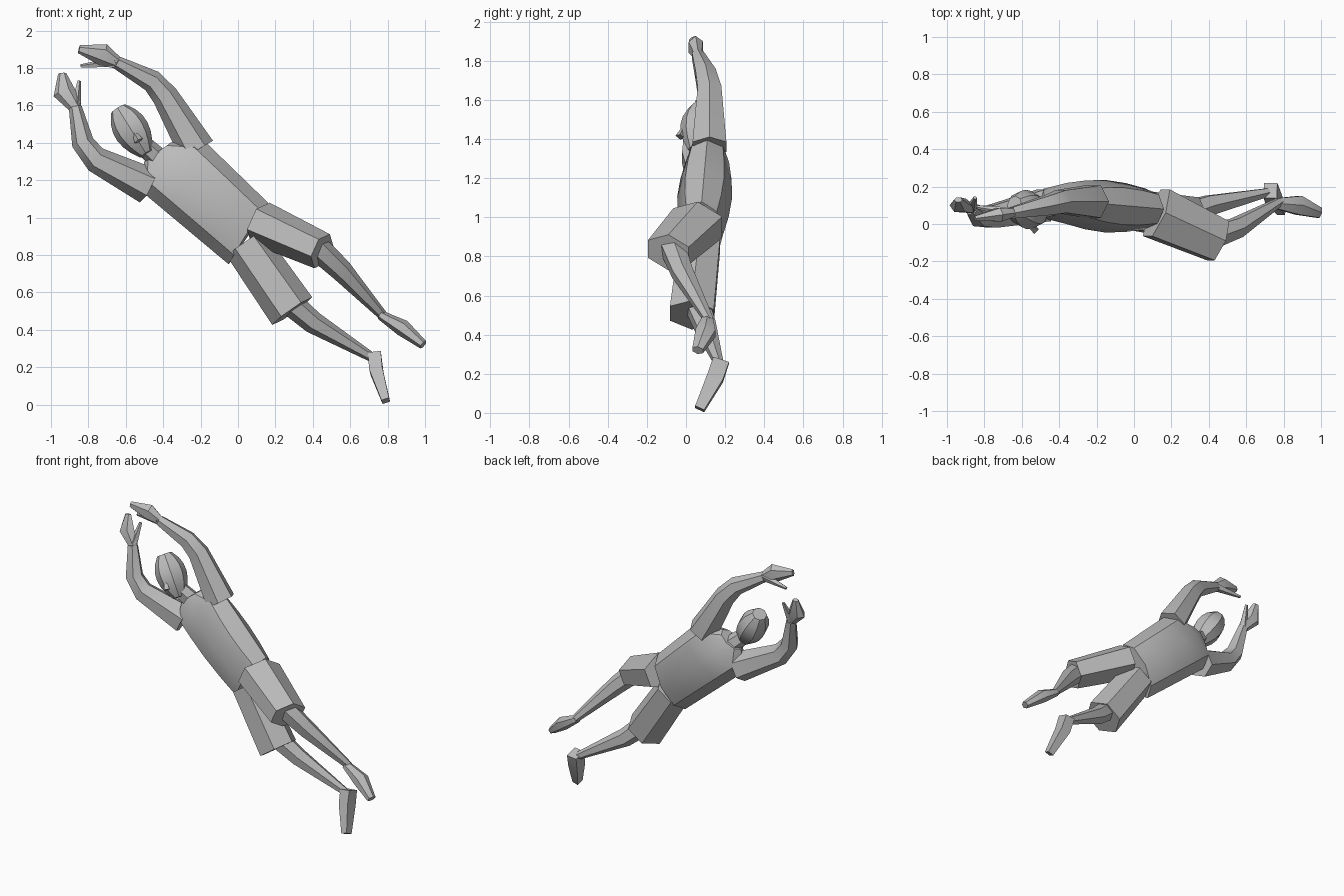
import bpy, bmesh, math
from mathutils import Vector

cube = bpy.data.objects.get("Cube")
if cube:
    bpy.data.objects.remove(cube, do_unlink=True)

shade = 0.5
grey = bpy.data.materials.new("plain grey")
grey.use_nodes = True
grey.diffuse_color = (shade, shade, shade, 1)
grey.node_tree.nodes["Principled BSDF"].inputs["Base Color"].default_value = grey.diffuse_color


def direction(points, index):
    """Direction of a path at one of its points."""
    after = points[min(index + 1, len(points) - 1)]
    before = points[max(index - 1, 0)]
    return (after - before).normalized()


def loft(name, rings, sides=6, turn=0.0):
    """Skin a row of rings, each given by its two side points and half its depth."""
    bm = bmesh.new()
    middles = [(right + left) / 2 for right, left, depth in rings]
    loops = []
    for index, (right, left, depth) in enumerate(rings):
        wide = (left - right) / 2
        deep = direction(middles, index).cross(wide).normalized() * depth
        loop = []
        for side in range(sides):
            angle = turn + math.tau * side / sides
            loop.append(bm.verts.new(middles[index] + wide * math.cos(angle) + deep * math.sin(angle)))
        loops.append(loop)
    for lower, upper in zip(loops, loops[1:]):
        for side in range(sides):
            following = (side + 1) % sides
            bm.faces.new((lower[side], lower[following], upper[following], upper[side]))
    bm.faces.new(loops[0])
    bm.faces.new(loops[-1])
    bmesh.ops.recalc_face_normals(bm, faces=bm.faces)
    mesh = bpy.data.meshes.new(name)
    bm.to_mesh(mesh)
    bm.free()
    mesh.materials.append(grey)
    part = bpy.data.objects.new(name, mesh)
    bpy.context.collection.objects.link(part)
    bpy.ops.object.select_all(action='DESELECT')
    part.select_set(True)
    bpy.context.view_layer.objects.active = part
    bpy.ops.object.shade_smooth_by_angle(angle=math.radians(35))


def limb(name, path, radii, flat=1.0, **options):
    """Loft along a path, with rings square to it; flat scales their depth."""
    rings = []
    for index, (point, radius) in enumerate(zip(path, radii)):
        across = Vector((0, 1, 0)).cross(direction(path, index)).normalized() * radius
        rings.append((point - across, point + across, radius * flat))
    loft(name, rings, **options)


# Shirt: collar, then rings running from the shoulders to the hips
right_shoulder = Vector((-.54, .11, 1.16))
left_shoulder = Vector((-.18, .11, 1.41))
right_hip = Vector((-.05, .08, .75))
left_hip = Vector((.16, .08, 1.08))
shirt = [(Vector((-.5, .11, 1.3)), Vector((-.36, .11, 1.4)), .06)]
for step in range(5):
    amount = step / 4
    shirt.append((right_shoulder.lerp(right_hip, amount),
                  left_shoulder.lerp(left_hip, amount),
                  .11 + .03 * math.sin(math.pi * amount)))
loft("torso", shirt, sides=8)

# Shorts
limb("right_shorts_leg", [Vector((.04, .07, .86)), Vector((.29, .03, .5))], (.12, .13))
limb("left_shorts_leg", [Vector((.12, .06, .97)), Vector((.45, -.09, .82))], (.12, .1), flat=1.3)

# Lower legs
leg_radii = (.07, .06, .025)
right_ankle = Vector((.72, .17, .25))
left_ankle = Vector((.78, .12, .47))
limb("right_lower_leg", [Vector((.25, .05, .57)), Vector((.4, .1, .44)), right_ankle], leg_radii)
limb("left_lower_leg", [Vector((.41, -.07, .85)), Vector((.55, -.02, .72)), left_ankle], leg_radii)

# Feet
limb("right_foot", [Vector((.73, .18, .27)), Vector((.74, .15, .18)), Vector((.79, .07, .02))],
     (.05, .05, .03), flat=1.2, sides=4, turn=math.pi / 4)
limb("left_foot", [Vector((.76, .11, .48)), Vector((.88, .1, .41)), Vector((.99, .06, .32))],
     (.025, .045, .025), flat=1.3)

# Arms, from shoulder through a bent elbow to the wrist
arm_radii = (.1, .07, .06, .035)
right_wrist = Vector((-.87, .08, 1.59))
left_wrist = Vector((-.65, .06, 1.83))
limb("right_arm", [Vector((-.48, .1, 1.17)), Vector((-.76, .04, 1.31)),
                   Vector((-.83, .04, 1.4)), right_wrist], arm_radii)
limb("left_arm", [Vector((-.22, .12, 1.36)), Vector((-.39, .12, 1.65)),
                  Vector((-.46, .1, 1.73)), left_wrist], arm_radii)

# Hands and thumbs
hand_radii = (.035, .06, .022)
thumb_radii = (.03, .01)
limb("right_hand", [right_wrist, Vector((-.93, .1, 1.67)), Vector((-.94, .13, 1.77))],
     hand_radii, flat=.7)
limb("left_hand", [left_wrist, Vector((-.72, .05, 1.87)), Vector((-.85, .03, 1.9))],
     hand_radii, flat=.7)
limb("right_thumb", [right_wrist, Vector((-.85, .14, 1.73))], thumb_radii, sides=5)
limb("left_thumb", [left_wrist, Vector((-.84, .09, 1.81))], thumb_radii, sides=5)

# Neck, egg-shaped head and nose
crown = Vector((-.64, .1, 1.58))
chin = Vector((-.49, .05, 1.34))
limb("neck", [crown.lerp(chin, .7), Vector((-.41, .11, 1.3))], (.05, .06))
steps = [step / 6 for step in range(7)]
limb("head", [crown.lerp(chin, step) for step in steps],
     [.1 * math.sin(math.pi * (.1 + .8 * step)) ** .7 * (1.05 - .2 * step) for step in steps],
     flat=1.1, sides=8)
limb("nose", [Vector((-.56, -.01, 1.46)), Vector((-.53, -.03, 1.41))], (.01, .025), sides=4)
